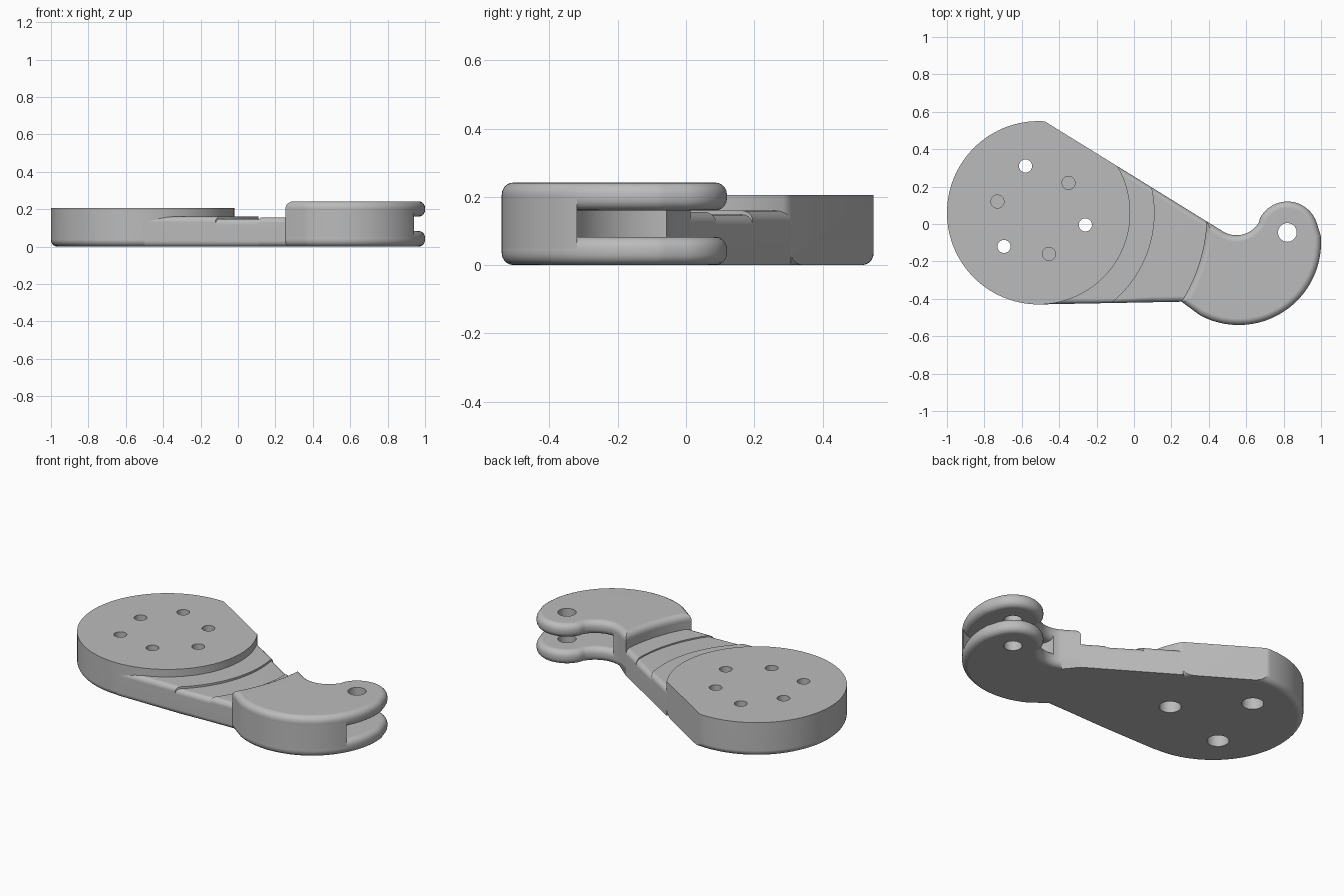
import bpy, bmesh, math
from mathutils import Vector

if "Cube" in bpy.data.objects:
    bpy.data.objects.remove(bpy.data.objects["Cube"], do_unlink=True)

grey = bpy.data.materials.new("plain grey")
grey.use_nodes = True
grey.diffuse_color = (0.5, 0.5, 0.5, 1)
grey.node_tree.nodes["Principled BSDF"].inputs["Base Color"].default_value = (0.5, 0.5, 0.5, 1)

DISC = (-0.51, 0.06)          # hub of the round end; the arm rings share it
DISC_R = 0.49
PIN = (0.82, -0.045)          # pivot hole in the fork
BACK_ANGLE, BACK_DIST = 58.3, 0.433     # straight back side of the arm
FRONT_ANGLE, FRONT_DIST = -88.9, 0.49   # straight front side of the arm
FILLET = 0.035


def arc(centre, r, a0, a1, step=3):
    n = max(2, round(abs(a1 - a0) / step))
    angles = [math.radians(a0 + (a1 - a0) * i / n) for i in range(n + 1)]
    return [(centre[0] + r * math.cos(a), centre[1] + r * math.sin(a)) for a in angles]


def front_at(r):
    return FRONT_ANGLE + math.degrees(math.acos(min(1, FRONT_DIST / r)))


def back_at(r):
    return BACK_ANGLE - math.degrees(math.acos(BACK_DIST / r))


def on_side(p, angle, dist):
    a = math.radians(angle)
    d = (p.x - DISC[0]) * math.cos(a) + (p.y - DISC[1]) * math.sin(a)
    return abs(d - dist) < 0.001


def on_back(p):
    return on_side(p, BACK_ANGLE, BACK_DIST)


def on_front(p):
    return on_side(p, FRONT_ANGLE, FRONT_DIST)


def prism(name, outline, z0, z1, round_top=None, round_bottom=None, fillet=FILLET):
    """Extrude an outline, then round the rim edges picked by each rule."""
    bm = bmesh.new()
    base = bm.faces.new([bm.verts.new((x, y, z0)) for x, y in outline])
    top = bmesh.ops.extrude_face_region(bm, geom=[base])["geom"]
    bmesh.ops.translate(bm, vec=(0, 0, z1 - z0),
                        verts=[v for v in top if isinstance(v, bmesh.types.BMVert)])
    bmesh.ops.recalc_face_normals(bm, faces=bm.faces)
    picked = []
    for e in bm.edges:
        za, zb = (v.co.z for v in e.verts)
        if abs(za - zb) > 1e-5:
            continue
        rule = round_top if abs(za - z1) < 1e-5 else round_bottom
        if rule and rule((e.verts[0].co + e.verts[1].co) / 2):
            picked.append(e)
    if picked:
        bmesh.ops.bevel(bm, geom=picked, offset=fillet, segments=5, profile=0.5,
                        affect='EDGES', clamp_overlap=False)
    bmesh.ops.recalc_face_normals(bm, faces=bm.faces)
    mesh = bpy.data.meshes.new(name)
    bm.to_mesh(mesh)
    bm.free()
    mesh.materials.append(grey)
    obj = bpy.data.objects.new(name, mesh)
    bpy.context.collection.objects.link(obj)
    return obj


def drill(obj, centre, r, z0, z1):
    """Cut a vertical cylinder out of a part."""
    cutter = prism("cutter", arc(centre, r, 0, 360, 6)[:-1], z0, z1)
    cutter.hide_render = True
    mod = obj.modifiers.new("hole", 'BOOLEAN')
    mod.operation, mod.solver, mod.object = 'DIFFERENCE', 'EXACT', cutter
    bpy.context.view_layer.objects.active = obj
    bpy.ops.object.modifier_apply(modifier=mod.name)
    bpy.data.objects.remove(cutter, do_unlink=True)


def always(p):
    return True


# Round mounting disc with one flat side
parts = []
disc = prism("mounting_disc",
             arc(DISC, DISC_R, 2 * BACK_ANGLE - back_at(DISC_R), 360 + back_at(DISC_R)),
             0, 0.205, round_bottom=lambda p: not on_back(p))
parts.append(disc)
for spot in [(-0.58, 0.31), (-0.26, -0.005), (-0.695, -0.12)]:
    drill(disc, spot, 0.035, -0.1, 0.4)
    drill(disc, spot, 0.06, -0.1, 0.11)
for spot in [(-0.73, 0.12), (-0.35, 0.22), (-0.455, -0.16)]:
    drill(disc, spot, 0.035, 0.1, 0.4)

# Stepped arm: three rings between the disc and the fork
radii = [DISC_R, 0.62, 0.78, 0.90]
for i, height in enumerate([0.16, 0.148, 0.156]):
    r0, r1 = radii[i], radii[i + 1]
    outline = arc(DISC, r1, front_at(r1), back_at(r1))
    if i == 0:   # the first ring tucks under the disc rim
        outline += arc(DISC, r0, back_at(r0), back_at(r0) - 1)[:1]
        outline += arc(DISC, 0.42, back_at(r0), front_at(r0))
        outline += arc(DISC, r0, front_at(r0), front_at(r0) + 1)[:1]
    else:
        outline += arc(DISC, r0, back_at(r0), front_at(r0))
    parts.append(prism("arm_ring_%d" % (i + 1), outline, 0, height,
                       round_top=lambda p: on_back(p) or on_front(p),
                       round_bottom=on_front, fillet=0.03))

# Hooked fork head: two prongs on a slotted core
r = radii[-1]
head = (arc(DISC, r, back_at(r), front_at(r))
        + arc((0.56, -0.1), 0.44, -118, 5)
        + arc(PIN, 0.165, 15, 152)
        + arc((0.548, 0.078), 0.138, -30, BACK_ANGLE - 180))
lower = prism("lower_prong", head, 0, 0.083, round_top=always,
              round_bottom=lambda p: p.y < -0.42 or p.x > 0.46)
upper = prism("upper_prong", head, 0.16, 0.242, round_top=always, round_bottom=always)
for prong in (lower, upper):
    drill(prong, PIN, 0.05, -0.1, 0.4)
core = prism("fork_core", head, 0.04, 0.205)
drill(core, PIN, 0.30, -0.1, 0.4)
parts += [lower, upper, core]

# Smooth curved walls, keep crisp edges and flat tops
for obj in parts:
    obj.data.shade_smooth()
    obj.data.set_sharp_from_angle(angle=math.radians(30))
    mod = obj.modifiers.new("flat tops", 'WEIGHTED_NORMAL')
    mod.keep_sharp = True
